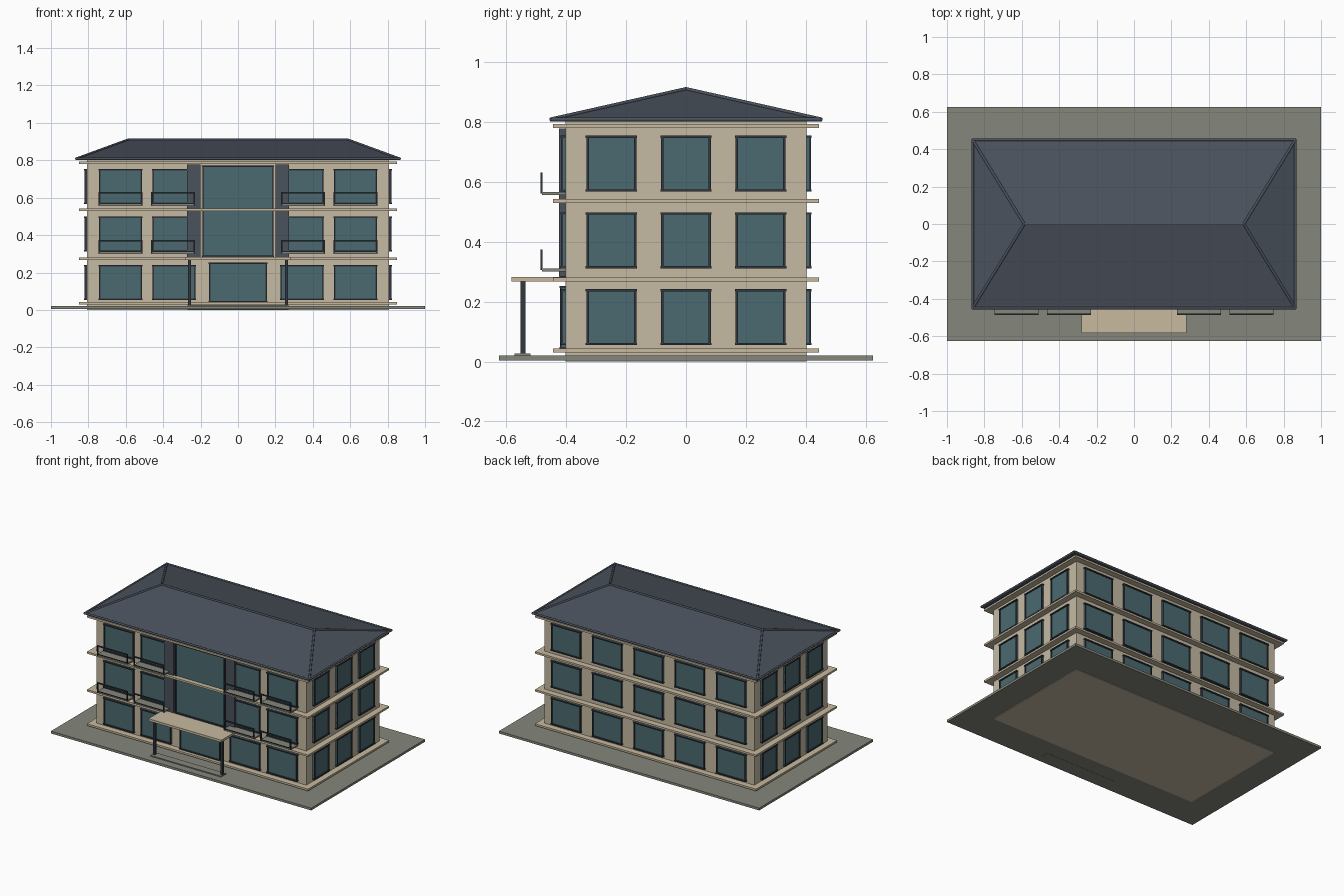
import bpy, bmesh
from math import pi
from mathutils import Matrix, Vector

if "Cube" in bpy.data.objects:
    bpy.data.objects.remove(bpy.data.objects["Cube"])


def material(name, r, g, b):
    m = bpy.data.materials.new(name)
    m.use_nodes = True
    m.diffuse_color = (r, g, b, 1)
    m.node_tree.nodes["Principled BSDF"].inputs["Base Color"].default_value = (r, g, b, 1)
    return m


WALL = material("wall plaster", 0.56, 0.49, 0.365)
TRIM = material("trim stone", 0.58, 0.49, 0.35)
PAVING = material("paving grey", 0.235, 0.245, 0.2)
ROOF = material("roof slate", 0.069, 0.084, 0.108)
GLASS = material("window glass", 0.07, 0.142, 0.16)
FRAME = material("dark metal", 0.032, 0.04, 0.053)


def finish(name, bm, mats):
    mesh = bpy.data.meshes.new(name)
    bm.to_mesh(mesh)
    bm.free()
    for m in mats:
        mesh.materials.append(m)
    ob = bpy.data.objects.new(name, mesh)
    bpy.context.collection.objects.link(ob)
    return ob


def add_box(bm, x, y, z, index=0):
    """Box from (low, high) ranges on each axis."""
    spans = (x, y, z)
    mid = Matrix.Translation([(a + b) / 2 for a, b in spans])
    size = Matrix.Diagonal([abs(b - a) for a, b in spans] + [1])
    made = bmesh.ops.create_cube(bm, size=1, matrix=mid @ size)
    for f in {f for v in made["verts"] for f in v.link_faces}:
        f.material_index = index


def box(name, mat, x, y, z):
    bm = bmesh.new()
    add_box(bm, x, y, z)
    return finish(name, bm, [mat])


def window(name, u, z, width, height, wall, turn=0, out=0.014):
    """Framed window; u runs along the wall, turn rotates it from the front."""
    bm = bmesh.new()
    a, b, low, high = u - width / 2, u + width / 2, z - height / 2, z + height / 2
    t, deep = 0.008, (-wall - out, -wall + 0.01)
    add_box(bm, (a, b), (-wall - out * 0.6, -wall + 0.01), (low, high), 0)
    for side in (a, b - t):
        add_box(bm, (side, side + t), deep, (low, high), 1)
    for edge in (low, high - t):
        add_box(bm, (a - 0.003, b + 0.003), (deep[0] - 0.002, deep[1]), (edge, edge + t), 1)
    bm.transform(Matrix.Rotation(turn, 4, "Z"))
    return finish(name, bm, [GLASS, FRAME])


# Ground, body and floor bands
HX, HY = 0.807, 0.403
box("ground_slab", PAVING, (-1, 1), (-0.625, 0.625), (0.004, 0.02))
box("building_body", WALL, (-HX, HX), (-HY, HY), (0, 0.802))
for i, z in enumerate((0.03, 0.267, 0.53, 0.781)):
    box(f"floor_band_{i}", TRIM, (-0.85, 0.85), (-0.445, 0.445), (z, z + 0.013))

# Windows on every floor
for floor, z in enumerate((0.148, 0.405, 0.661)):
    for u in (-0.628, -0.342, 0.342, 0.628):
        window(f"front_window_{floor}", u, z, 0.23, 0.187, HY)
    for i in range(-2, 3):
        window(f"back_window_{floor}", i * 0.317, z, 0.225, 0.187, HY, pi)
    for i in (-1, 0, 1):
        for side, turn in (("left", pi / 2), ("right", -pi / 2)):
            window(f"{side}_window_{floor}", i * 0.249, z, 0.166, 0.187, HX, turn)

# Central glazing, entrance and dark pilasters
window("central_glazing", 0, 0.528, 0.38, 0.49, HY, out=0.018)
window("entrance_glazing", 0, 0.147, 0.31, 0.212, HY, out=0.018)
for s in (-1, 1):
    box("pilaster", ROOF, (s * 0.2, s * 0.272), (-0.425, -0.39), (0.284, 0.778))

# Entrance canopy with posts and step
box("entrance_canopy", TRIM, (-0.28, 0.28), (-0.583, -0.4), (0.267, 0.283))
box("entrance_step", PAVING, (-0.27, 0.27), (-0.573, -0.52), (0.003, 0.027))
for s in (-1, 1):
    box("canopy_post", FRAME, (s * 0.252, s * 0.268), (-0.553, -0.537), (0.02, 0.267))

# Balconies with open railings
for z in (0.3, 0.557):
    for u in (-0.628, -0.347, 0.347, 0.628):
        a, b = u - 0.117, u + 0.117
        box("balcony_slab", PAVING, (a, b), (-0.482, -0.4), (z, z + 0.01))
        bm = bmesh.new()
        y = (-0.486, -0.479)
        add_box(bm, (a, b), y, (z + 0.066, z + 0.074))
        add_box(bm, (a, b), y, (z + 0.009, z + 0.014))
        for end in (a, b - 0.007):
            add_box(bm, (end, end + 0.007), y, (z + 0.005, z + 0.07))
        finish("balcony_railing", bm, [FRAME])

# Hipped roof: an eave slab whose top collapses to a ridge
EX, EY, EAVE, RIDGE_X, RIDGE = 0.863, 0.45, 0.809, 0.587, 0.91
bm = bmesh.new()
add_box(bm, (-EX, EX), (-EY, EY), (0.802, EAVE))
top = max(bm.faces, key=lambda f: f.calc_center_median().z)
inner = bmesh.ops.extrude_discrete_faces(bm, faces=[top])["faces"][0]
for v in inner.verts:
    v.co = (RIDGE_X if v.co.x > 0 else -RIDGE_X, 0, RIDGE)
bmesh.ops.remove_doubles(bm, verts=bm.verts, dist=0.0001)
bm.free()

bm = bmesh.new()
low, eave = ([bm.verts.new((x * EX, y * EY, z)) for x, y in ((-1, -1), (1, -1), (1, 1), (-1, 1))]
             for z in (0.802, EAVE))
left, right = (bm.verts.new((s * RIDGE_X, 0, RIDGE)) for s in (-1, 1))
bm.faces.new(low[::-1])
for i in range(4):
    j = (i + 1) % 4
    bm.faces.new((low[i], low[j], eave[j], eave[i]))
bm.faces.new((eave[0], eave[1], right, left))
bm.faces.new((eave[1], eave[2], right))
bm.faces.new((eave[2], eave[3], left, right))
bm.faces.new((eave[3], eave[0], left))
finish("hip_roof", bm, [ROOF])


# Round caps along the ridge, hips and eaves
def roof_cap(name, a, b, radius=0.007):
    a, b = Vector(a), Vector(b)
    d = b - a
    place = Matrix.Translation((a + b) / 2) @ d.to_track_quat("Z", "Y").to_matrix().to_4x4()
    bm = bmesh.new()
    bmesh.ops.create_cone(bm, cap_ends=True, segments=10, radius1=radius, radius2=radius,
                          depth=d.length + radius, matrix=place)
    for f in bm.faces:
        f.smooth = len(f.verts) == 4
    return finish(name, bm, [ROOF])


roof_cap("ridge_cap", (-RIDGE_X, 0, RIDGE), (RIDGE_X, 0, RIDGE))
for s in (-1, 1):
    roof_cap("long_eave", (-EX, s * EY, EAVE), (EX, s * EY, EAVE))
    roof_cap("short_eave", (s * EX, -EY, EAVE), (s * EX, EY, EAVE))
    for t in (-1, 1):
        roof_cap("hip_cap", (s * EX, t * EY, EAVE), (s * RIDGE_X, 0, RIDGE))
